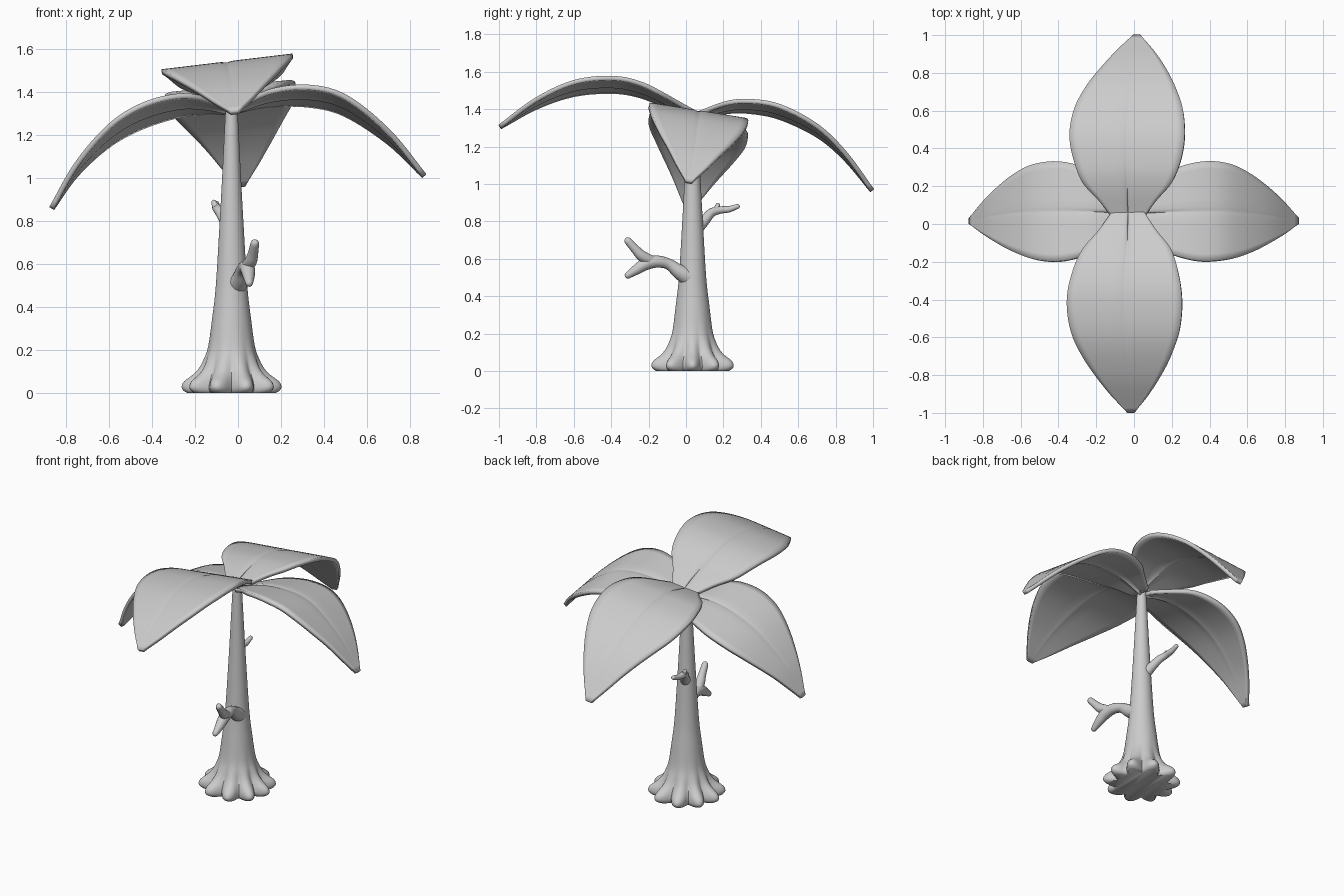
import bpy, bmesh
from math import sin, cos, pi, exp
from mathutils import Vector

if "Cube" in bpy.data.objects:
    bpy.data.objects.remove(bpy.data.objects["Cube"])

CX, CY = -0.03, 0.035   # trunk axis


def spline(pts, n):
    """Smooth curve through points, n samples per span."""
    p = [Vector(q) for q in pts]
    p = [2 * p[0] - p[1]] + p + [2 * p[-1] - p[-2]]
    out = []
    for i in range(1, len(p) - 2):
        a, b, c, d = p[i - 1:i + 3]
        for k in range(n):
            t = k / n
            out.append(0.5 * (2 * b + (c - a) * t + (2 * a - 5 * b + 4 * c - d) * t**2
                              + (3 * b - a - 3 * c + d) * t**3))
    return out + [p[-2]]


def grid_object(name, rows, closed=False, caps=False):
    bm = bmesh.new()
    vs = [[bm.verts.new(co) for co in row] for row in rows]
    n = len(rows[0])
    for r0, r1 in zip(vs, vs[1:]):
        for j in range(n if closed else n - 1):
            k = (j + 1) % n
            bm.faces.new((r0[j], r0[k], r1[k], r1[j]))
    if caps:
        bm.faces.new(vs[0][::-1])
        bm.faces.new(vs[-1])
    bmesh.ops.recalc_face_normals(bm, faces=bm.faces)
    me = bpy.data.meshes.new(name)
    bm.to_mesh(me)
    bm.free()
    ob = bpy.data.objects.new(name, me)
    bpy.context.collection.objects.link(ob)
    bpy.ops.object.select_all(action='DESELECT')
    bpy.context.view_layer.objects.active = ob
    ob.select_set(True)
    bpy.ops.object.shade_smooth_by_angle(angle=0.8)
    return ob


# Trunk with flared root lobes: (height, lobe radius, valley radius)
profile = [(0, .205, .15), (.012, .224, .162), (.03, .232, .165), (.055, .22, .158),
           (.085, .18, .145), (.115, .152, .132), (.16, .128, .12), (.22, .108, .106),
           (.35, .09, .09), (.5, .073, .073), (.8, .055, .055), (1.0, .044, .044),
           (1.3, .029, .029), (1.35, .025, .025)]
rows = []
for z, peak, valley in spline(profile, 3):
    row = []
    for j in range(120):
        a = 2 * pi * j / 120
        lobe = ((1 + cos(10 * a + 0.4 * sin(2 * a))) / 2) ** 0.65
        r = valley + (peak - valley) * lobe
        row.append((CX + r * cos(a), CY + r * sin(a), max(z, 0)))
    rows.append(row)
grid_object("trunk", rows, closed=True, caps=True)

# Leaves: half-width outline shared by all four
outline = [(0, .26), (.1, .5), (.2, .78), (.33, .94), (.46, 1), (.6, .94),
           (.72, .77), (.82, .56), (.91, .33), (.975, .13), (1, .06)]
outline = spline([(t, w, 0) for t, w in outline], 8)


def width_at(t):
    for a, b in zip(outline, outline[1:]):
        if t <= b.x:
            return a.y + (b.y - a.y) * (t - a.x) / max(b.x - a.x, 1e-6)
    return outline[-1].y


def leaf(name, spine, side, half_width, roll):
    """Sweep a rolled, creased cross-section along the spine."""
    side = Vector(side)
    pts = spline(spine, 7)
    length = [0]
    axis = Vector((side.y, side.x, 0))
    for p in pts[1:]:
        length.append(abs((p - pts[0]).dot(axis)))
    us = [-1, -.85, -.65, -.45, -.25, -.1, -.04, 0, .04, .1, .25, .45, .65, .85, 1]
    rows = []
    for p, d in zip(pts, length):
        t = min(d / length[-1], 1)
        w = half_width * width_at(t)
        rows.append([p + side * (u * w)
                     + Vector((0, 0, u * w * roll - .01 * exp(-(u / .05)**2) * (1 - t)))
                     for u in us])
    ob = grid_object(name, rows)
    mod = ob.modifiers.new("thickness", 'SOLIDIFY')
    mod.thickness = 0.024
    mod.offset = 0


leaf("front_leaf", [(-.03, .07, 1.36), (-.035, -.1, 1.44), (-.045, -.25, 1.505), (-.05, -.4, 1.53),
                    (-.045, -.6, 1.51), (-.03, -.8, 1.43), (-.015, -.995, 1.305)],
     (1, 0, 0), .305, .12)
leaf("back_leaf", [(-.03, .03, 1.355), (-.035, .2, 1.405), (-.035, .33, 1.415), (-.035, .5, 1.385),
                   (-.02, .7, 1.285), (0, .85, 1.15), (.015, .995, .965)],
     (1, 0, 0), .305, .1)
leaf("right_leaf", [(-.01, .05, 1.32), (.15, .06, 1.37), (.33, .065, 1.38), (.5, .065, 1.335),
                    (.7, .045, 1.19), (.865, .015, 1.01)],
     (0, 1, 0), .265, -.16)
leaf("left_leaf", [(-.04, .05, 1.315), (-.15, .06, 1.335), (-.28, .065, 1.335), (-.45, .065, 1.285),
                   (-.6, .06, 1.195), (-.75, .04, 1.04), (-.865, .015, .86)],
     (0, 1, 0), .265, -.19)


# Branches: round tubes (x, y, z, radius), tapered to a rounded end
def branch(name, pts):
    path = spline(pts, 6)
    tail = path[-1]
    step = (path[-1] - path[-2]).to_3d().normalized()
    r = tail.w
    for k in (.5, .8, .97):
        q = tail.to_3d() + step * (r * k)
        path.append(Vector((*q, r * (1 - k * k) ** .5)))
    rows = []
    for i, p in enumerate(path):
        a, b = path[max(i - 1, 0)], path[min(i + 1, len(path) - 1)]
        d = (b - a).to_3d().normalized()
        u = d.cross(Vector((1, 0, 0))).normalized()
        v = d.cross(u)
        rows.append([p.to_3d() + p.w * (u * cos(2 * pi * j / 16) + v * sin(2 * pi * j / 16))
                     for j in range(16)])
    grid_object(name, rows, closed=True, caps=True)


branch("lower_branch", [(-.01, .02, .50, .055), (.01, -.035, .53, .04), (.02, -.09, .57, .03),
                        (.035, -.15, .585, .032), (.045, -.21, .575, .034),
                        (.05, -.26, .545, .028), (.052, -.31, .512, .018)])
branch("lower_branch_fork", [(.04, -.18, .585, .03), (.06, -.235, .615, .029),
                             (.07, -.27, .65, .024), (.078, -.31, .695, .02)])
branch("upper_branch", [(-.04, .06, .765, .035), (-.06, .10, .805, .028), (-.085, .135, .845, .024),
                        (-.1, .18, .86, .02), (-.1, .23, .865, .017), (-.1, .275, .88, .013)])
branch("upper_branch_fork", [(-.09, .155, .85, .02), (-.105, .165, .87, .016), (-.112, .17, .887, .012)])
